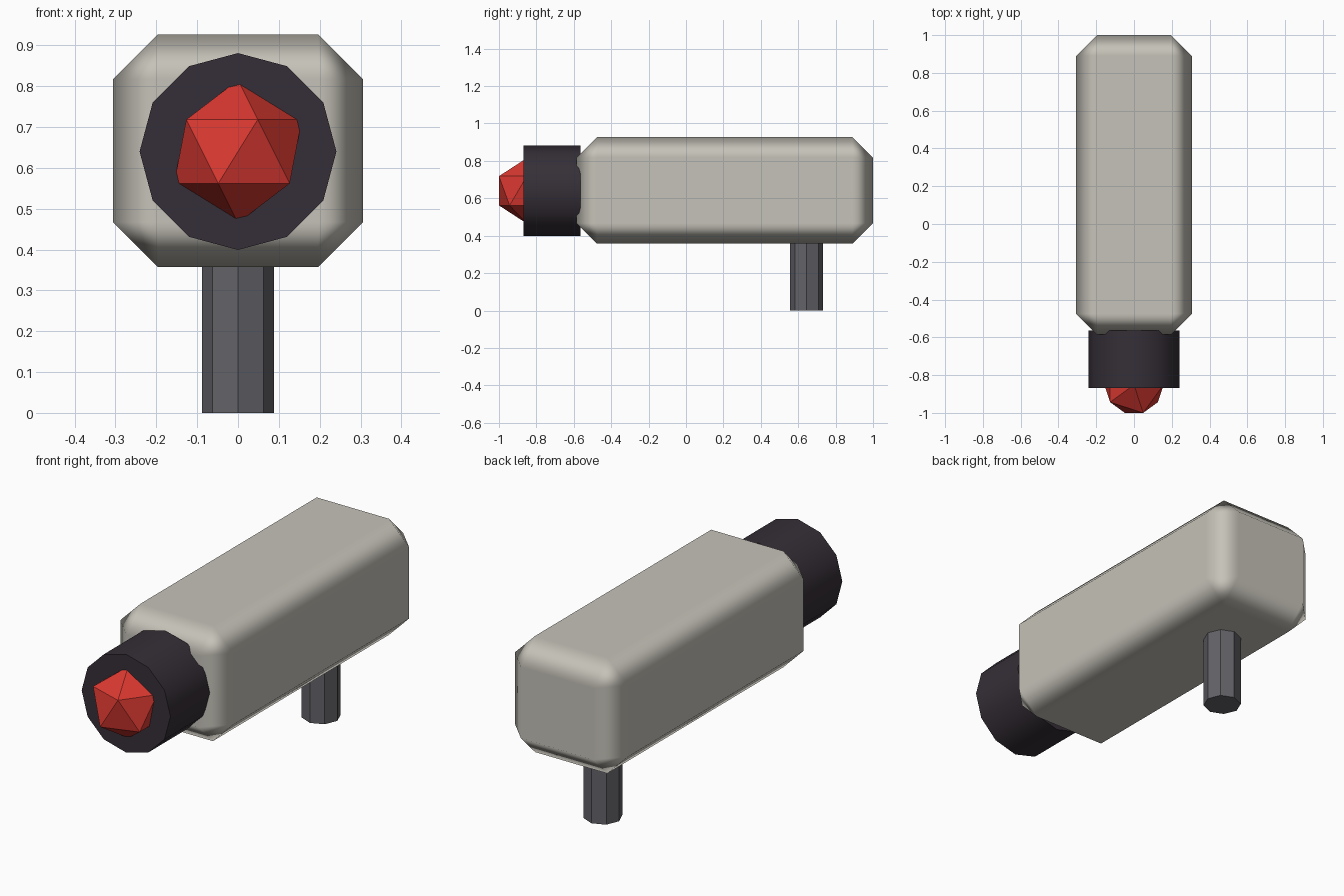
import bpy
import math

if "Cube" in bpy.data.objects:
    bpy.data.objects.remove(bpy.data.objects["Cube"])


def material(name, color):
    m = bpy.data.materials.new(name)
    m.diffuse_color = (*color, 1.0)
    m.use_nodes = True
    m.node_tree.nodes["Principled BSDF"].inputs["Base Color"].default_value = m.diffuse_color
    return m


def finish(name, mat):
    ob = bpy.context.object
    ob.name = name
    ob.data.materials.append(mat)
    return ob


warm_grey = material("warm_grey", (0.56, 0.54, 0.48))
dark_plum = material("dark_plum", (0.036, 0.028, 0.038))
steel_grey = material("steel_grey", (0.125, 0.122, 0.138))
signal_red = material("signal_red", (0.70, 0.04, 0.03))

AXIS_Z = 0.64

# Body: long box with one wide chamfer, flat main faces and soft corners
bpy.ops.mesh.primitive_cube_add(size=1, location=(0, 0.2075, 0.642))
body = finish("body", warm_grey)
body.scale = (0.612, 1.585, 0.57)
bpy.ops.object.transform_apply(location=False, rotation=False, scale=True)
bpy.ops.object.shade_smooth()
bevel = body.modifiers.new("chamfer", "BEVEL")
bevel.width = 0.11
bevel.segments = 1
bevel.limit_method = 'NONE'
bevel.harden_normals = True

# Collar: twelve-sided drum on the front end
y0, y1 = -0.868, -0.563
bpy.ops.mesh.primitive_cylinder_add(vertices=12, radius=0.241, depth=y1 - y0,
                                    location=(0, (y0 + y1) / 2, AXIS_Z),
                                    rotation=(math.pi / 2, 0, 0))
finish("collar", dark_plum)
bpy.ops.object.shade_smooth_by_angle(angle=math.radians(40))

# Lens: faceted gem set in the collar
bpy.ops.mesh.primitive_ico_sphere_add(subdivisions=1, radius=0.175,
                                      location=(0, -1 + 0.8507 * 0.175, AXIS_Z))
finish("lens", signal_red)

# Post: eight-sided support under the rear
bpy.ops.mesh.primitive_cylinder_add(vertices=8, radius=0.088, depth=0.42,
                                    location=(0, 0.645, 0.21))
finish("post", steel_grey)
